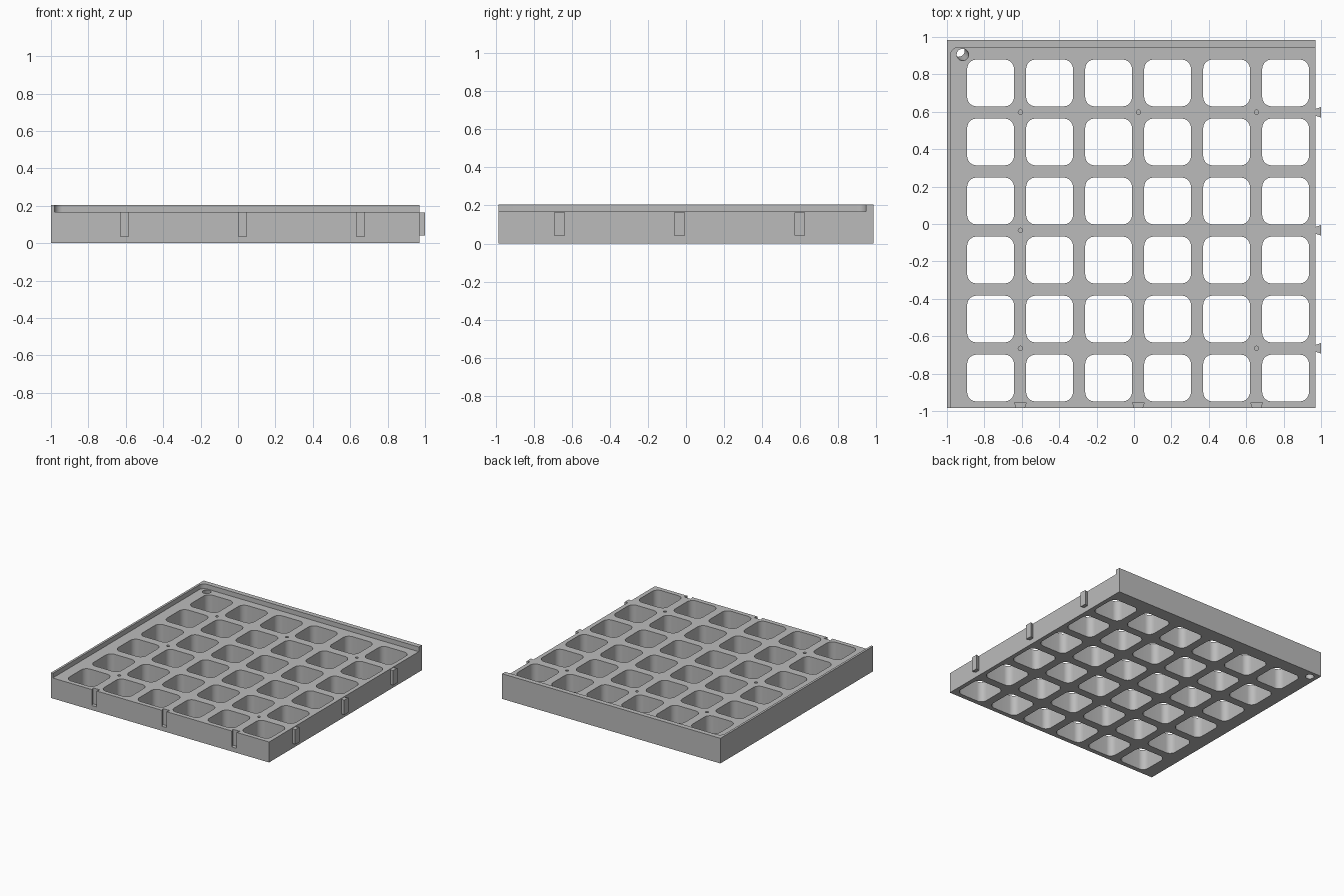
import bpy, bmesh, math

if "Cube" in bpy.data.objects:
    bpy.data.objects.remove(bpy.data.objects["Cube"])

grey = bpy.data.materials.new("light grey")
grey.diffuse_color = (0.5, 0.5, 0.5, 1)
grey.use_nodes = True
grey.node_tree.nodes["Principled BSDF"].inputs["Base Color"].default_value = grey.diffuse_color


def prism(bm, pts, z0, z1, shift=(0, 0)):
    """Closed prism from a counter-clockwise outline; shift slants its top."""
    lo = [bm.verts.new((x, y, z0)) for x, y in pts]
    hi = [bm.verts.new((x + shift[0], y + shift[1], z1)) for x, y in pts]
    bm.faces.new(lo[::-1])
    bm.faces.new(hi)
    n = len(pts)
    for i in range(n):
        j = (i + 1) % n
        bm.faces.new((lo[i], lo[j], hi[j], hi[i]))


def arc(cx, cy, r, a0, a1, n):
    return [(cx + r * math.cos(math.radians(a0 + (a1 - a0) * i / n)),
             cy + r * math.sin(math.radians(a0 + (a1 - a0) * i / n))) for i in range(n + 1)]


def circle(cx, cy, r, n):
    return arc(cx, cy, r, 0, 360, n)[:-1]


def rounded_square(cx, cy, half, r):
    k = half - r
    pts = []
    for q, (sx, sy) in enumerate([(1, 1), (-1, 1), (-1, -1), (1, -1)]):
        pts += arc(cx + sx * k, cy + sy * k, r, q * 90, q * 90 + 90, 8)
    return pts


def make(name, bm):
    me = bpy.data.meshes.new(name)
    bmesh.ops.recalc_face_normals(bm, faces=bm.faces)
    bm.to_mesh(me)
    bm.free()
    ob = bpy.data.objects.new(name, me)
    bpy.context.collection.objects.link(ob)
    me.materials.append(grey)
    return ob


def cut(body, cutter):
    cutter.hide_render = True
    mod = body.modifiers.new("cut", 'BOOLEAN')
    mod.operation, mod.solver, mod.object = 'DIFFERENCE', 'EXACT', cutter
    bpy.context.view_layer.objects.active = body
    bpy.ops.object.modifier_apply(modifier=mod.name)
    bpy.data.objects.remove(cutter)


X0, X1, Y = -1.0, 0.97, 0.985      # tile outline
DECK, TOP = 0.167, 0.205           # deck and rim heights
PITCH = 0.3155
CX, CY = -0.767, 0.754             # first pocket centre
JX = [-0.607, 0.024, 0.655]        # joint positions along x
JY = [0.597, -0.034, -0.665]       # joint positions along y

# Tile block
bm = bmesh.new()
prism(bm, [(X0, -Y), (X1, -Y), (X1, Y), (X0, Y)], 0, TOP)
tile = make("grid_tile", bm)

# Recess that leaves a thin left rim and a thicker back rim
bm = bmesh.new()
prism(bm, [(-0.982, -1.2), (1.2, -1.2), (1.2, 0.945)]
      + arc(-0.937, 0.9, 0.045, 90, 180, 8), DECK, 0.4)
cut(tile, make("recess_cutter", bm))

# Through pockets, peg holes and the slanted corner hole
bm = bmesh.new()
for i in range(6):
    for j in range(6):
        prism(bm, rounded_square(CX + i * PITCH, CY - j * PITCH, 0.125, 0.05), -0.1, 0.3)
for i, j in [(0, 0), (1, 0), (2, 0), (0, 1), (0, 2), (2, 2)]:
    prism(bm, circle(JX[i], JY[j], 0.012, 16), 0.06, 0.3)
prism(bm, circle(-0.942, 0.931, 0.032, 32), -0.04, DECK + 0.04, (0.031, -0.031))
cut(tile, make("pocket_cutter", bm))

# Dovetail slots in the front edge
bm = bmesh.new()
for x in JX:
    prism(bm, [(x - 0.021, -Y), (x - 0.017, -1.0), (x + 0.017, -1.0), (x + 0.021, -Y),
               (x + 0.031, -0.955), (x - 0.031, -0.955)], 0.037, 0.3)
cut(tile, make("slot_cutter", bm))

# Dovetail tongues on the right edge
bm = bmesh.new()
for y in JY:
    prism(bm, [(X1, y - 0.018), (1.0, y - 0.028), (1.0, y + 0.028), (X1, y + 0.018)], 0.042, 0.163)
make("dovetail_tongues", bm)

# Smooth the rounded corners, keep edges sharp
bpy.ops.object.select_all(action='DESELECT')
tile.select_set(True)
bpy.context.view_layer.objects.active = tile
bpy.ops.object.shade_smooth_by_angle(angle=math.radians(30))
